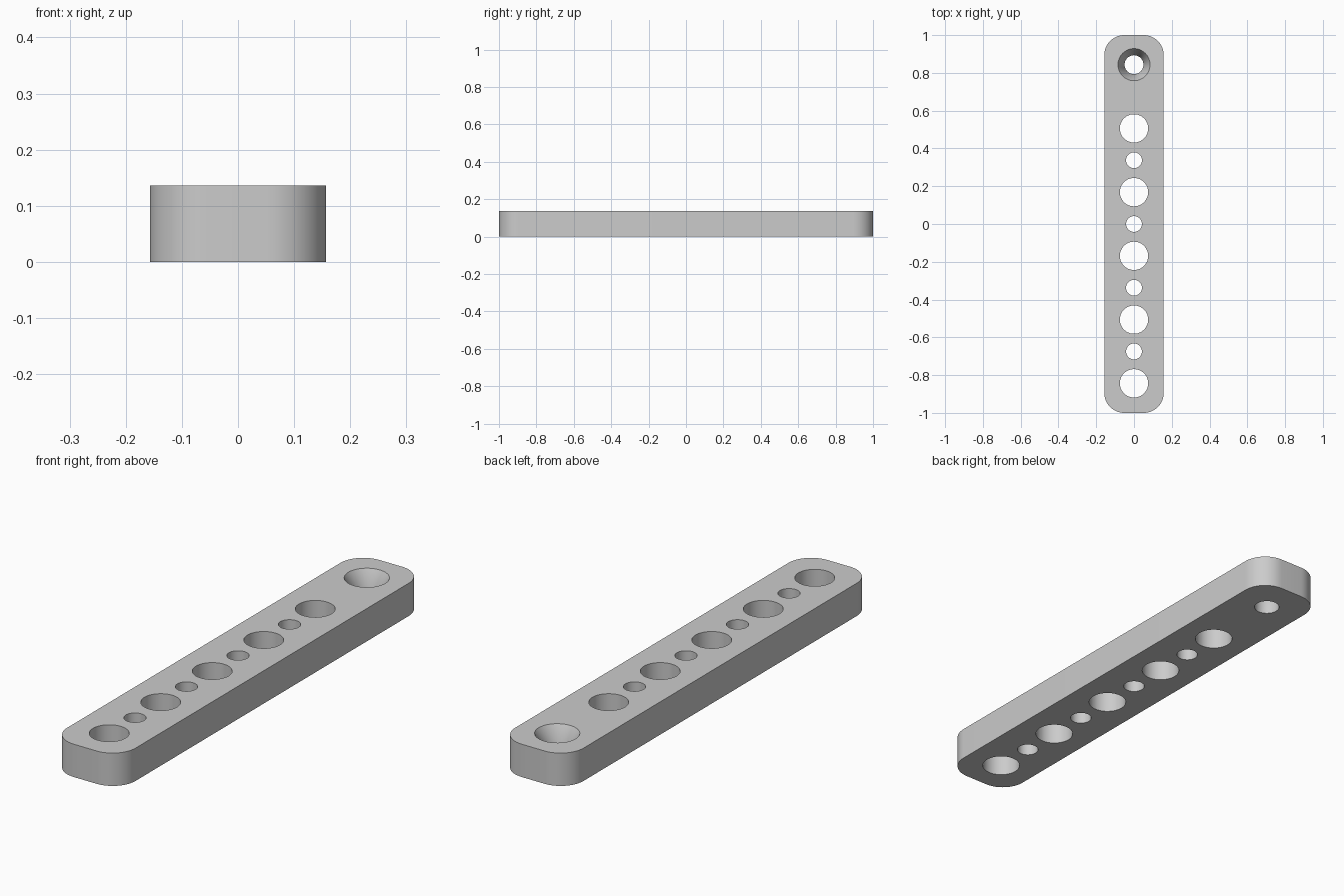
import bpy, bmesh, math

cube = bpy.data.objects.get("Cube")
if cube:
    bpy.data.objects.remove(cube, do_unlink=True)

HALF_W, HALF_L, HEIGHT, CORNER = 0.157, 1.0, 0.136, 0.105
PITCH = 0.1687  # spacing between neighbouring holes

grey = bpy.data.materials.new("plain grey")
grey.use_nodes = True
colour = (0.6, 0.6, 0.6, 1)
grey.diffuse_color = colour
grey.node_tree.nodes["Principled BSDF"].inputs["Base Color"].default_value = colour


def make_object(name, bm):
    bmesh.ops.recalc_face_normals(bm, faces=bm.faces)
    mesh = bpy.data.meshes.new(name)
    bm.to_mesh(mesh)
    bm.free()
    mesh.materials.append(grey)
    obj = bpy.data.objects.new(name, mesh)
    bpy.context.collection.objects.link(obj)
    return obj


def add_turned(bm, y, profile, sides=48):
    """Closed turned solid around a vertical axis; profile is (radius, z) upward."""
    rings = []
    for r, z in profile:
        angles = [2 * math.pi * i / sides for i in range(sides)]
        rings.append([bm.verts.new((r * math.cos(a), y + r * math.sin(a), z)) for a in angles])
    for low, high in zip(rings, rings[1:]):
        for i in range(sides):
            j = (i + 1) % sides
            bm.faces.new((low[i], low[j], high[j], high[i]))
    bm.faces.new(rings[0][::-1])
    bm.faces.new(rings[-1])


# Bar: rounded rectangle raised to full height
bm = bmesh.new()
outline = []
steps = 14
for corner, (sx, sy) in enumerate([(1, 1), (-1, 1), (-1, -1), (1, -1)]):
    for i in range(steps + 1):
        a = math.pi / 2 * (corner + i / steps)
        outline.append(bm.verts.new((sx * (HALF_W - CORNER) + CORNER * math.cos(a),
                                     sy * (HALF_L - CORNER) + CORNER * math.sin(a), 0)))
base = bm.faces.new(outline)
raised = bmesh.ops.extrude_face_region(bm, geom=[base])
top_verts = [v for v in raised["geom"] if isinstance(v, bmesh.types.BMVert)]
bmesh.ops.translate(bm, verts=top_verts, vec=(0, 0, HEIGHT))
bar = make_object("drilled_bar", bm)

# Drill shapes: alternating wide and narrow holes, and one countersunk hole
bm = bmesh.new()
for k in range(-5, 4):
    radius = 0.075 if k % 2 else 0.042
    add_turned(bm, k * PITCH, [(radius, -0.05), (radius, HEIGHT + 0.05)])
add_turned(bm, 5 * PITCH, [(0.05, -0.05), (0.05, HEIGHT - 0.065),
                           (0.085, HEIGHT), (0.085, HEIGHT + 0.05)])
drills = make_object("hole_cutters", bm)
drills.hide_render = True

# Cut the holes, then drop the cutters
cut = bar.modifiers.new("holes", "BOOLEAN")
cut.operation = "DIFFERENCE"
cut.solver = "EXACT"
cut.object = drills
bpy.ops.object.select_all(action="DESELECT")
bar.select_set(True)
bpy.context.view_layer.objects.active = bar
bpy.ops.object.modifier_apply(modifier=cut.name)
bpy.data.objects.remove(drills, do_unlink=True)
bpy.ops.object.shade_smooth_by_angle(angle=math.radians(32))
